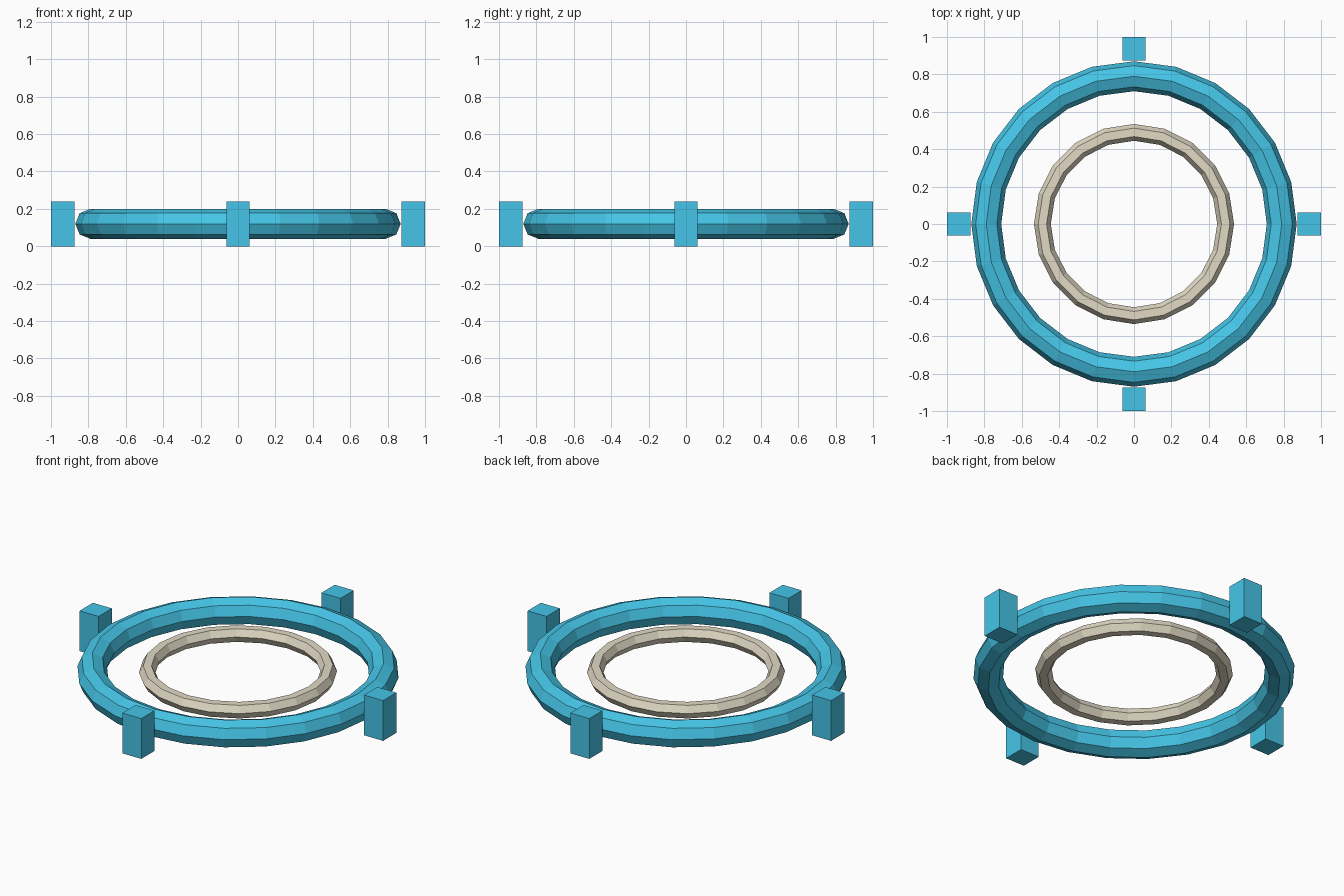
import bpy
from math import cos, sin, pi

if "Cube" in bpy.data.objects:
    bpy.data.objects.remove(bpy.data.objects["Cube"])


def material(name, color):
    mat = bpy.data.materials.new(name)
    mat.diffuse_color = (*color, 1)
    mat.use_nodes = True
    mat.node_tree.nodes["Principled BSDF"].inputs["Base Color"].default_value = mat.diffuse_color
    return mat


cyan = material("cyan", (0.06, 0.56, 0.80))
cream = material("cream", (0.76, 0.70, 0.56))

MID_Z = 0.12


def ring(name, major, minor, major_sides, minor_sides, mat):
    bpy.ops.mesh.primitive_torus_add(
        major_radius=major, minor_radius=minor,
        major_segments=major_sides, minor_segments=minor_sides,
        location=(0, 0, MID_Z))
    obj = bpy.context.object
    obj.name = name
    obj.data.materials.append(mat)


# Faceted rings, sharing one centre
ring("outer_ring", 0.79, 0.08, 24, 8, cyan)
ring("inner_ring", 0.49, 0.045, 20, 6, cream)

# Four blocks around the outer ring
for i, side in enumerate(("right", "back", "left", "front")):
    a = i * pi / 2
    bpy.ops.mesh.primitive_cube_add(
        size=1, location=(0.9375 * cos(a), 0.9375 * sin(a), MID_Z))
    block = bpy.context.object
    block.name = side + "_block"
    block.scale = (0.125, 0.125, 0.24)
    bpy.ops.object.transform_apply(location=False, rotation=False, scale=True)
    block.data.materials.append(cyan)
